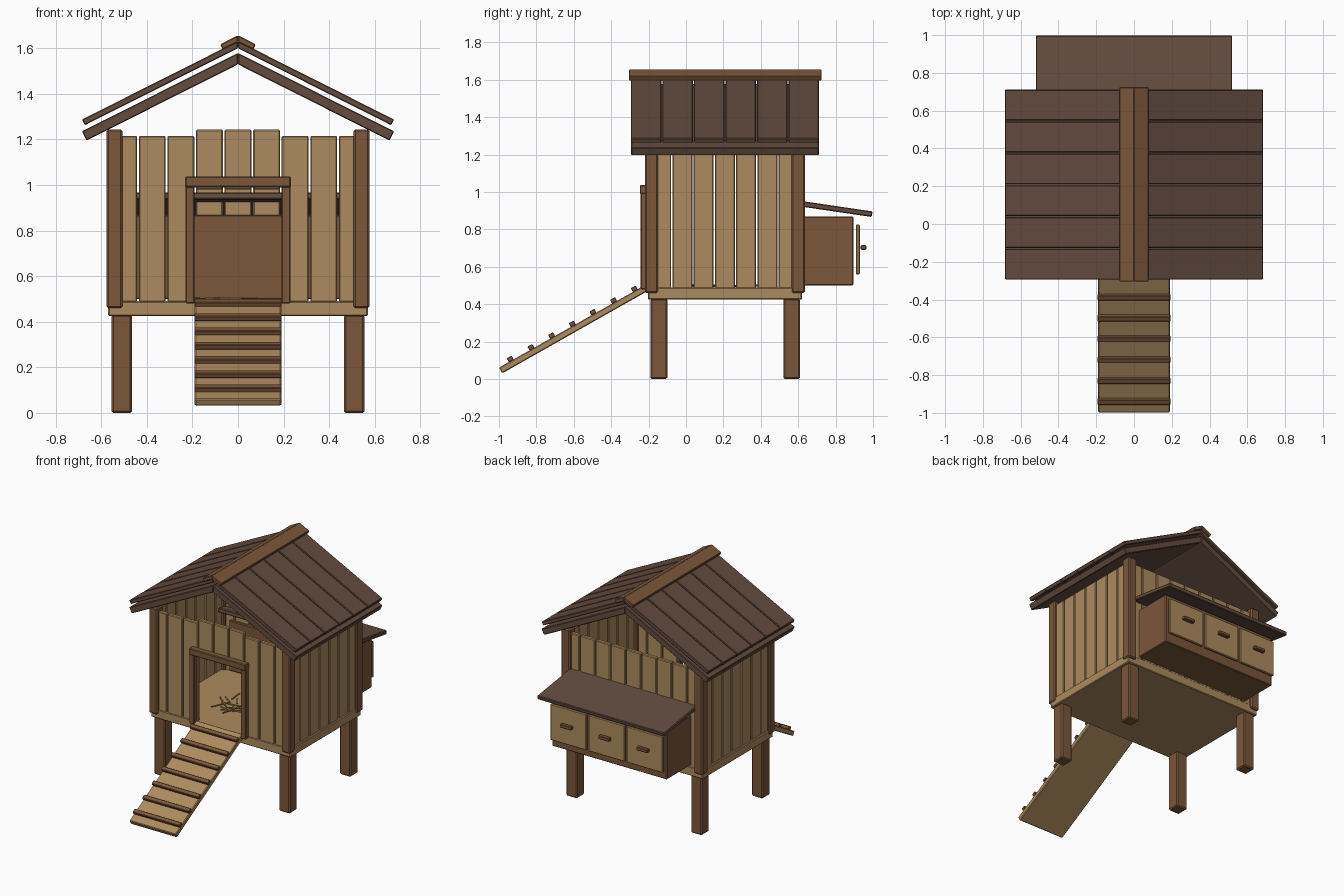
import bpy, bmesh, math, random
from mathutils import Vector

cube = bpy.data.objects.get("Cube")
if cube:
    bpy.data.objects.remove(cube, do_unlink=True)


def material(name, rgb):
    m = bpy.data.materials.new(name)
    m.use_nodes = True
    m.diffuse_color = (*rgb, 1)
    m.node_tree.nodes["Principled BSDF"].inputs["Base Color"].default_value = (*rgb, 1)
    return m


tan = material("tan wood", (0.42, 0.26, 0.115))
brown = material("brown wood", (0.2, 0.095, 0.044))
dark = material("dark roof wood", (0.125, 0.071, 0.049))
straw_mat = material("straw", (0.45, 0.29, 0.1))


def finish(bm, name, mat, bevel):
    bmesh.ops.recalc_face_normals(bm, faces=bm.faces)
    mesh = bpy.data.meshes.new(name)
    bm.to_mesh(mesh)
    bm.free()
    mesh.materials.append(mat)
    ob = bpy.data.objects.new(name, mesh)
    bpy.context.collection.objects.link(ob)
    if bevel:
        mod = ob.modifiers.new("soft edges", "BEVEL")
        mod.width = bevel
        mod.segments = 1
    return ob


def box(name, centre, size, mat, tilt=0, turn=0, bevel=0.005):
    bm = bmesh.new()
    bmesh.ops.create_cube(bm, size=1)
    bmesh.ops.scale(bm, vec=size, verts=bm.verts)
    ob = finish(bm, name, mat, bevel)
    ob.location = centre
    ob.rotation_euler = (tilt, 0, turn)
    return ob


def span(name, x, y, z, mat, bevel=0.005):
    """Box from its low and high limits on each axis."""
    limits = (x, y, z)
    return box(name, [(a + b) / 2 for a, b in limits],
               [b - a for a, b in limits], mat, bevel=bevel)


PITCH = math.atan(0.503)


def chevron(name, apex, half, thick, y0, y1, mat):
    """Two sloping slabs that meet in a mitre at the ridge."""
    s, c = math.sin(PITCH), math.cos(PITCH)
    drop = half * math.tan(PITCH)
    for side, label in ((1, "left"), (-1, "right")):
        profile = [(0, apex), (half, apex - drop),
                   (half - thick * s, apex - drop - thick * c), (0, apex - thick / c)]
        bm = bmesh.new()
        face = bm.faces.new([bm.verts.new((side * x, y0, z)) for x, z in profile])
        out = bmesh.ops.extrude_face_region(bm, geom=[face])
        verts = [v for v in out["geom"] if isinstance(v, bmesh.types.BMVert)]
        bmesh.ops.translate(bm, vec=(0, y1 - y0, 0), verts=verts)
        finish(bm, f"{name}_{label}", mat, 0.004)


# Floor, legs and corner posts
MID = 0.208
span("floor", (-0.57, 0.57), (-0.203, 0.62), (0.425, 0.49), tan)
for sx, side in ((1, "left"), (-1, "right")):
    for y_leg, y_post, end in ((-0.145, -0.185, "front"), (0.565, 0.6, "back")):
        box(f"leg_{end}_{side}", (sx * 0.51, y_leg, 0.215), (0.09, 0.09, 0.43), brown, bevel=0.008)
        box(f"post_{end}_{side}", (sx * 0.542, y_post, 0.852), (0.07, 0.07, 0.785), brown, bevel=0.008)

# Side wall planks
for sx, side in ((1, "left"), (-1, "right")):
    for i in range(-3, 4):
        box(f"side_plank_{side}_{i + 4}", (sx * 0.545, MID + i * 0.1135, 0.853),
            (0.03, 0.107, 0.735), tan)

# Front and back wall planks, the middle front ones sit over the door
for i in range(-4, 5):
    x = (i * 0.1255 - 0.059, i * 0.1255 + 0.059)
    over_door = abs(i) < 2
    span(f"front_plank_{i + 5}", x, (-0.2, -0.17),
         (0.98, 1.243) if over_door else (0.485, 1.216), tan)
    span(f"back_plank_{i + 5}", x, (0.585, 0.615), (0.485, 1.216), tan)

# Door frame
for sx, side in ((1, "left"), (-1, "right")):
    box(f"door_jamb_{side}", (sx * 0.21, -0.222, 0.74), (0.04, 0.04, 0.52), brown)
span("door_header", (-0.232, 0.232), (-0.247, -0.2), (0.99, 1.037), brown)

# Main roof: under layer, planks and ridge cap
chevron("roof_base", 1.58, 0.685, 0.045, -0.294, 0.711, dark)
for i in range(6):
    y = MID + (i - 2.5) * 0.1685
    chevron(f"roof_plank_{i + 1}", 1.632, 0.685, 0.028, y - 0.081, y + 0.081, dark)
chevron("ridge_cap", 1.657, 0.078, 0.026, -0.305, 0.725, brown)

# Nest box with its lid, three drawer fronts and handles
span("nest_box", (-0.47, 0.47), (0.565, 0.895), (0.5, 0.869), brown)
box("nest_lid", (0, 0.753, 0.917), (1.04, 0.49, 0.03), dark, tilt=-0.146)
for i in (-1, 0, 1):
    x = i * 0.312
    box(f"drawer_front_{i + 2}", (x, 0.919, 0.693), (0.295, 0.02, 0.268), tan)
    box(f"drawer_handle_{i + 2}", (x, 0.949, 0.703), (0.09, 0.03, 0.025), brown, bevel=0.004)

# Ramp with cleats
SLOPE = 0.515
along = Vector((0, math.cos(SLOPE), math.sin(SLOPE)))
up = Vector((0, -math.sin(SLOPE), math.cos(SLOPE)))
foot = Vector((0, -0.991, 0.046))
box("ramp", foot + along * 0.45, (0.38, 0.9, 0.035), tan, tilt=SLOPE)
for i in range(7):
    box(f"ramp_cleat_{i + 1}", foot + along * (0.075 + i * 0.127) + up * 0.028,
        (0.384, 0.03, 0.024), brown, tilt=SLOPE, bevel=0.003)

# Loose straw on the floor
random.seed(4)
for i in range(26):
    centre = (random.uniform(-0.22, 0.22), random.uniform(0.02, 0.4), 0.494 + 0.0004 * i)
    box(f"straw_{i + 1}", centre, (random.uniform(0.08, 0.16), 0.008, 0.006), straw_mat,
        turn=random.uniform(0, math.pi), bevel=0)
